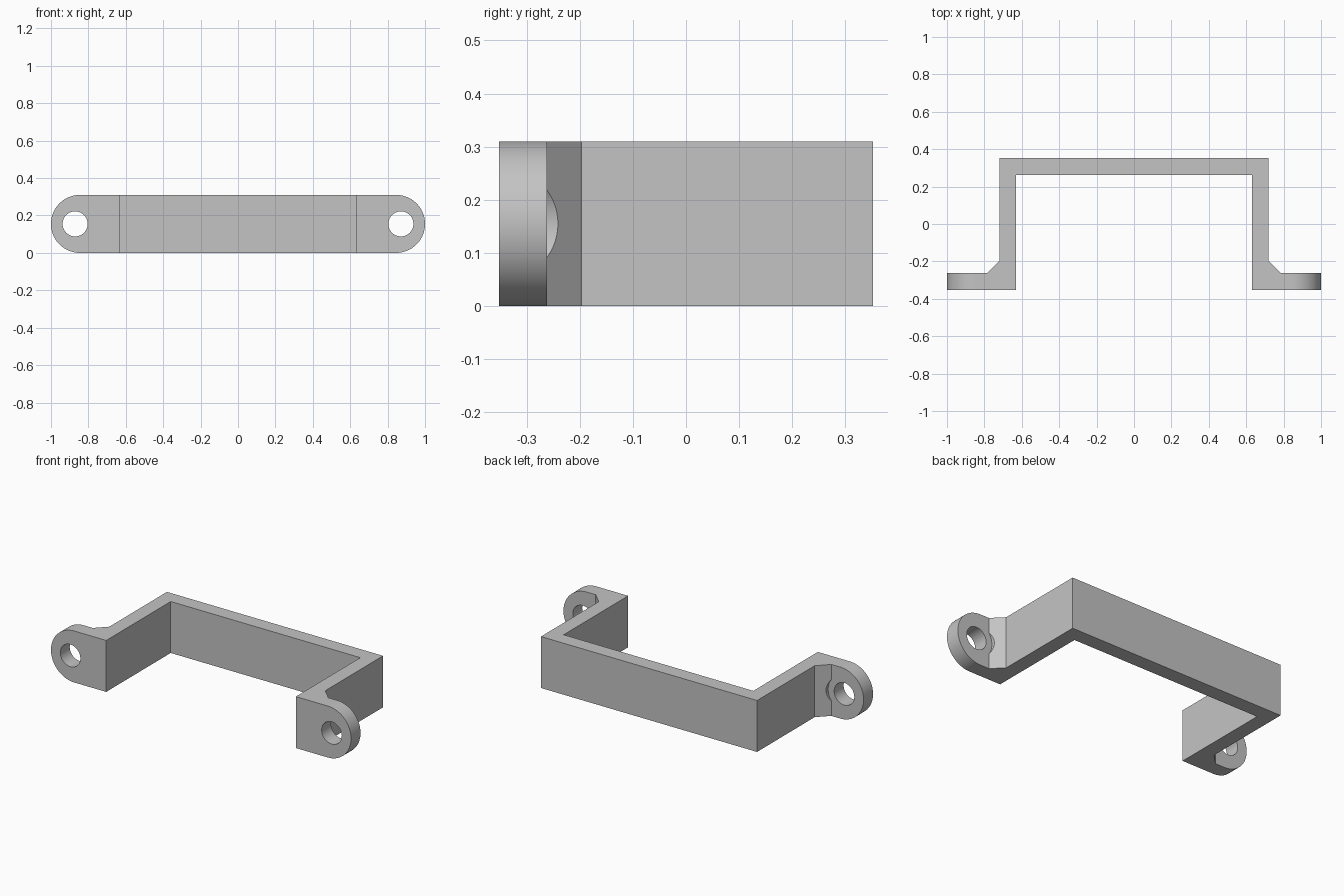
import bpy, bmesh, math
from mathutils import Vector

cube = bpy.data.objects.get("Cube")
if cube:
    bpy.data.objects.remove(cube, do_unlink=True)

H = 0.31           # bracket height
D = 0.352          # half depth
T = 0.09           # wall thickness
OUT, INN = 0.72, 0.632   # outer and inner wall faces
HOLE_X, HOLE_R, SEAT_R = 0.871, 0.067, 0.107
EAR_R = H / 2
CHAMFER = 0.065

grey = bpy.data.materials.new("plain grey")
grey.use_nodes = True
colour = (0.55, 0.55, 0.55, 1)
grey.diffuse_color = colour
grey.node_tree.nodes["Principled BSDF"].inputs["Base Color"].default_value = colour


def prism(name, points, offset):
    """Extrude a closed outline along the offset vector."""
    bm = bmesh.new()
    face = bm.faces.new([bm.verts.new(p) for p in points])
    top = bmesh.ops.extrude_face_region(bm, geom=[face])["geom"]
    bmesh.ops.translate(bm, vec=Vector(offset),
                        verts=[v for v in top if isinstance(v, bmesh.types.BMVert)])
    bmesh.ops.recalc_face_normals(bm, faces=bm.faces)
    mesh = bpy.data.meshes.new(name)
    bm.to_mesh(mesh)
    bm.free()
    mesh.materials.append(grey)
    obj = bpy.data.objects.new(name, mesh)
    bpy.context.collection.objects.link(obj)
    return obj


def arc(cx, r, start, end, steps, y):
    """Points of an arc in the upright plane at depth y."""
    angles = [start + (end - start) * i / steps for i in range(steps + 1)]
    return [(cx + r * math.cos(a), y, EAR_R + r * math.sin(a)) for a in angles]


def cut(body, tool, operation):
    """Apply a boolean and discard the tool."""
    mod = body.modifiers.new("cut", "BOOLEAN")
    mod.operation, mod.object, mod.solver = operation, tool, "EXACT"
    bpy.context.view_layer.objects.active = body
    bpy.ops.object.modifier_apply(modifier=mod.name)
    bpy.data.objects.remove(tool, do_unlink=True)


# U-shaped strap with chamfered feet
half = [(INN, D - T), (INN, -D), (1, -D), (1, -D + T), (OUT + CHAMFER, -D + T),
        (OUT, -D + T + CHAMFER), (OUT, D)]
outline = half + [(-x, y) for x, y in reversed(half)]
bracket = prism("mounting_bracket", [(x, y, 0) for x, y in outline], (0, 0, H))

# Rounded ear ends
q = math.pi / 2
ends = arc(1 - EAR_R, EAR_R, -q, q, 40, -0.5) + arc(EAR_R - 1, EAR_R, q, 3 * q, 40, -0.5)
cut(bracket, prism("ear_rounding", ends, (0, 1, 0)), "INTERSECT")

# Screw holes, and the screw head seats cut into the chamfers
for side in (-1, 1):
    for radius, y, depth in ((HOLE_R, -0.5, 0.4), (SEAT_R, -D + T, 0.2)):
        ring = arc(side * HOLE_X, radius, 0, 4 * q, 64, y)[:-1]
        cut(bracket, prism("hole_cutter", ring, (0, depth, 0)), "DIFFERENCE")

bpy.ops.object.select_all(action="DESELECT")
bracket.select_set(True)
bpy.context.view_layer.objects.active = bracket
bpy.ops.object.shade_smooth_by_angle(angle=math.radians(30))
